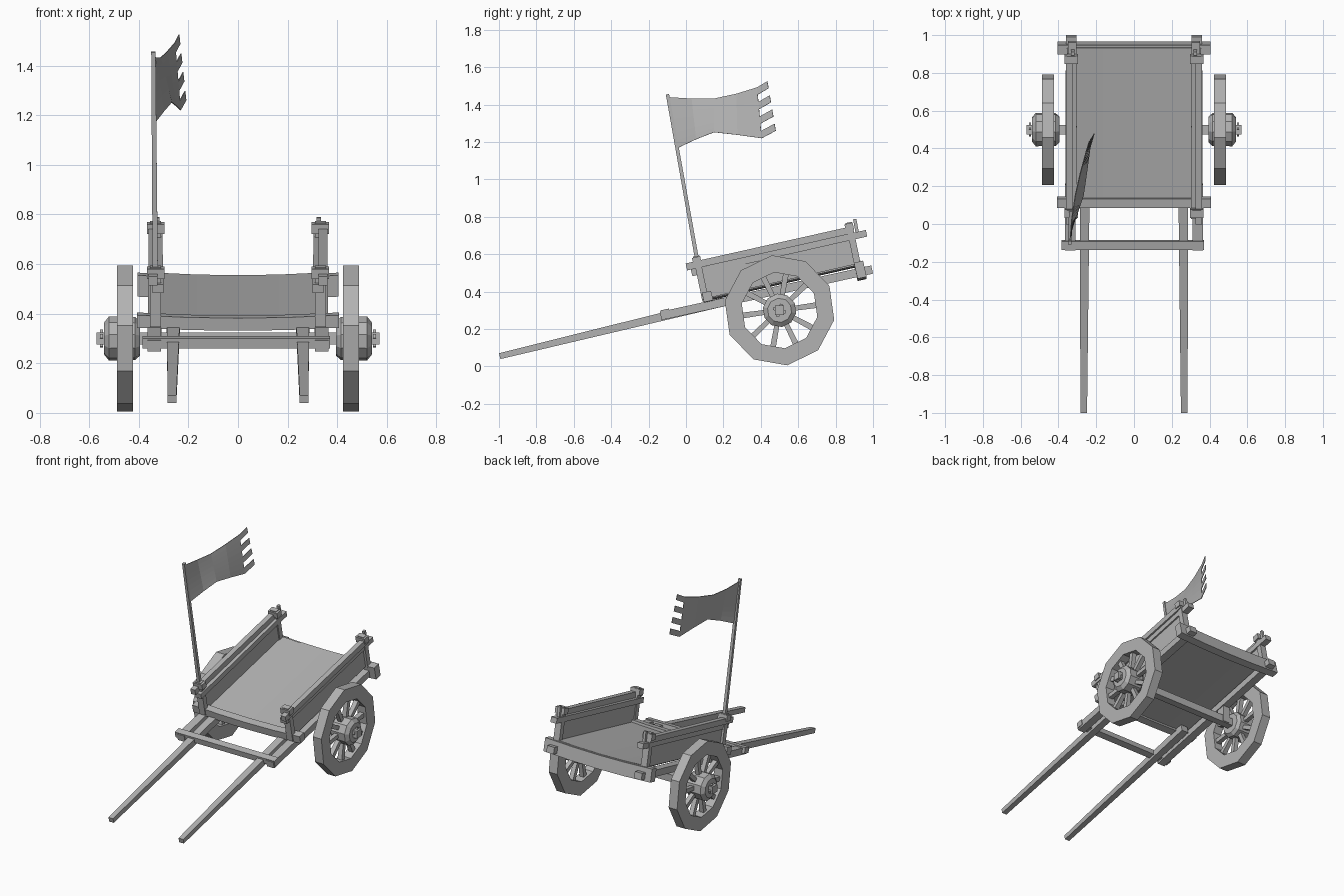
import bpy, bmesh, math
from mathutils import Vector

cube = bpy.data.objects.get("Cube")
if cube:
    bpy.data.objects.remove(cube)

wood = bpy.data.materials.new("weathered grey")
wood.use_nodes = True
GREY = (0.45, 0.45, 0.45, 1)
wood.diffuse_color = GREY
wood.node_tree.nodes["Principled BSDF"].inputs["Base Color"].default_value = GREY

TILT = math.radians(12.7)
ALONG = Vector((0, math.cos(TILT), math.sin(TILT)))   # bed direction
SIDE = Vector((1, 0, 0))


def finish(name, bm):
    bmesh.ops.recalc_face_normals(bm, faces=bm.faces)
    mesh = bpy.data.meshes.new(name)
    bm.to_mesh(mesh)
    bm.free()
    mesh.materials.append(wood)
    obj = bpy.data.objects.new(name, mesh)
    bpy.context.scene.collection.objects.link(obj)
    return obj


def beam(name, pts, w, h, side=SIDE, taper=1.0):
    """Rectangular bar along a path; w is measured along side."""
    pts = [Vector(p) for p in pts]
    up = (pts[-1] - pts[0]).normalized().cross(side).normalized()
    bm = bmesh.new()
    rings = []
    for i, p in enumerate(pts):
        k = 1 + (taper - 1) * i / (len(pts) - 1)
        a, b = side * w * k / 2, up * h * k / 2
        rings.append([bm.verts.new(p + a * s + b * t)
                      for s, t in ((1, 1), (-1, 1), (-1, -1), (1, -1))])
    for r, q in zip(rings, rings[1:]):
        for j in range(4):
            bm.faces.new((r[j], r[j - 1], q[j - 1], q[j]))
    bm.faces.new(rings[0])
    bm.faces.new(rings[-1])
    return finish(name, bm)


def lathe(name, profile, n, centre, start, closed):
    """Revolve (radius, x) points about the x axis."""
    bm = bmesh.new()
    rings = []
    for i in range(n):
        a = start + math.tau * i / n
        rings.append([bm.verts.new((centre[0] + x, centre[1] + r * math.cos(a),
                                    centre[2] + r * math.sin(a))) for r, x in profile])
    m = len(profile)
    for i in range(n):
        r, q = rings[i - 1], rings[i]
        for j in range(m if closed else m - 1):
            k = (j + 1) % m
            bm.faces.new((r[j], r[k], q[k], q[j]))
    if not closed:
        bm.faces.new([r[0] for r in rings])
        bm.faces.new([r[-1] for r in rings])
    return finish(name, bm)


def sagging(half, y, z, sag):
    return [(half * t, y, z + sag * t * t) for t in (-1, -0.5, 0, 0.5, 1)]


# Bed and cross beams
beam("floor", sagging(0.33, 0.52, 0.452, 0.01), 0.85, 0.02, ALONG)
beam("front_cross_beam", sagging(0.408, 0.115, 0.362, 0.012), 0.05, 0.052, ALONG)
beam("back_cross_beam", sagging(0.406, 0.932, 0.505, 0.012), 0.05, 0.088, ALONG)
beam("shaft_crossbar", [(-0.385, -0.11, 0.285), (0.37, -0.11, 0.285)], 0.045, 0.04, ALONG)
beam("axle", [(-0.57, 0.5, 0.3), (0.57, 0.5, 0.3)], 0.05, 0.05, Vector((0, 1, 0)))

for s, tag in ((-1, "right"), (1, "left")):
    # Shafts and chassis rails
    beam(tag + "_shaft", [(s * 0.266, -0.996, 0.055), (s * 0.261, 0.2, 0.345)],
         0.035, 0.032, taper=1.5)
    beam(tag + "_chassis_rail", [(s * 0.338, -0.135, 0.27), (s * 0.333, 0.995, 0.518)],
         0.055, 0.045)
    beam(tag + "_axle_bracket", [(s * 0.338, 0.5, 0.28), (s * 0.338, 0.5, 0.4)], 0.05, 0.06)

    # Side wall: panel, two rails, posts, clamps, peg
    beam(tag + "_side_panel", [(s * 0.328, 0.085, 0.43), (s * 0.328, 0.905, 0.618)],
         0.022, 0.14)
    beam(tag + "_upper_rail", [(s * 0.343, 0.002, 0.532), (s * 0.343, 0.895, 0.732)],
         0.035, 0.038)
    beam(tag + "_lower_rail", [(s * 0.323, 0.03, 0.5), (s * 0.328, 0.965, 0.712)],
         0.045, 0.036)
    for end, y, z in (("front", 0.08, 0.47), ("back", 0.895, 0.65)):
        beam(f"{tag}_{end}_post", [(s * 0.332, y + 0.025, z - 0.12),
                                   (s * 0.332, y - 0.025, z + 0.12)], 0.045, 0.035)
        beam(f"{tag}_{end}_clamp", [(s * 0.297, y - 0.022, z + 0.095),
                                    (s * 0.367, y - 0.022, z + 0.095)], 0.045, 0.04, ALONG)
    beam(tag + "_peg", [(s * 0.325, 0.92, 0.69), (s * 0.325, 0.902, 0.788)], 0.018, 0.018)

    # Wheel: faceted rim, hub, spokes, linch pins
    centre = Vector((s * 0.455, 0.5, 0.3))
    turn = math.radians(-10)
    lathe(tag + "_rim", [(0.297, -0.032), (0.297, 0.032), (0.205, 0.032), (0.205, -0.032)],
          10, centre, turn, True)
    lathe(tag + "_hub", [(0.07, -s * 0.06), (0.088, -s * 0.04), (0.09, s * 0.065),
                         (0.065, s * 0.085)], 10, centre, turn, False)
    for i in range(10):
        a = turn + math.tau * (i + 0.5) / 10
        d = Vector((0, math.cos(a), math.sin(a)))
        beam(f"{tag}_spoke_{i + 1}", [centre + d * 0.07, centre + d * 0.215],
             0.028, 0.026, taper=1.2)
    for i, d in enumerate((Vector((0, 0.3, 1)), Vector((0, 1, -0.3)))):
        c = Vector((s * 0.551, 0.5, 0.3))
        beam(f"{tag}_linch_pin_{i + 1}", [c - d * 0.034, c + d * 0.034], 0.012, 0.016)

# Flag pole
beam("flag_pole", [(-0.332, 0.095, 0.37), (-0.341, -0.099, 1.455)], 0.022, 0.022, taper=0.8)

# Flag: twisted cloth strips ending in four torn tails
ROWS = 7
columns = [((-0.34, -0.098, 1.44), (-0.335, -0.04, 1.17)),
           ((-0.33, 0.03, 1.432), (-0.3, 0.055, 1.215)),
           ((-0.312, 0.15, 1.432), (-0.268, 0.15, 1.252)),
           ((-0.285, 0.27, 1.458), (-0.25, 0.275, 1.238)),
           ((-0.255, 0.38, 1.492), (-0.232, 0.405, 1.22)),
           ((-0.238, 0.435, 1.525), (-0.21, 0.48, 1.26))]
bm = bmesh.new()
grid = [[bm.verts.new(Vector(t).lerp(Vector(b), i / ROWS)) for i in range(ROWS + 1)]
        for t, b in columns]
for c in range(len(columns) - 1):
    tails = c == len(columns) - 2
    for i in range(0, ROWS, 2 if tails else 1):
        bm.faces.new((grid[c][i], grid[c][i + 1], grid[c + 1][i + 1], grid[c + 1][i]))
flag = finish("flag", bm)
cloth = flag.modifiers.new("cloth_thickness", "SOLIDIFY")
cloth.thickness = 0.004
cloth.offset = 0
